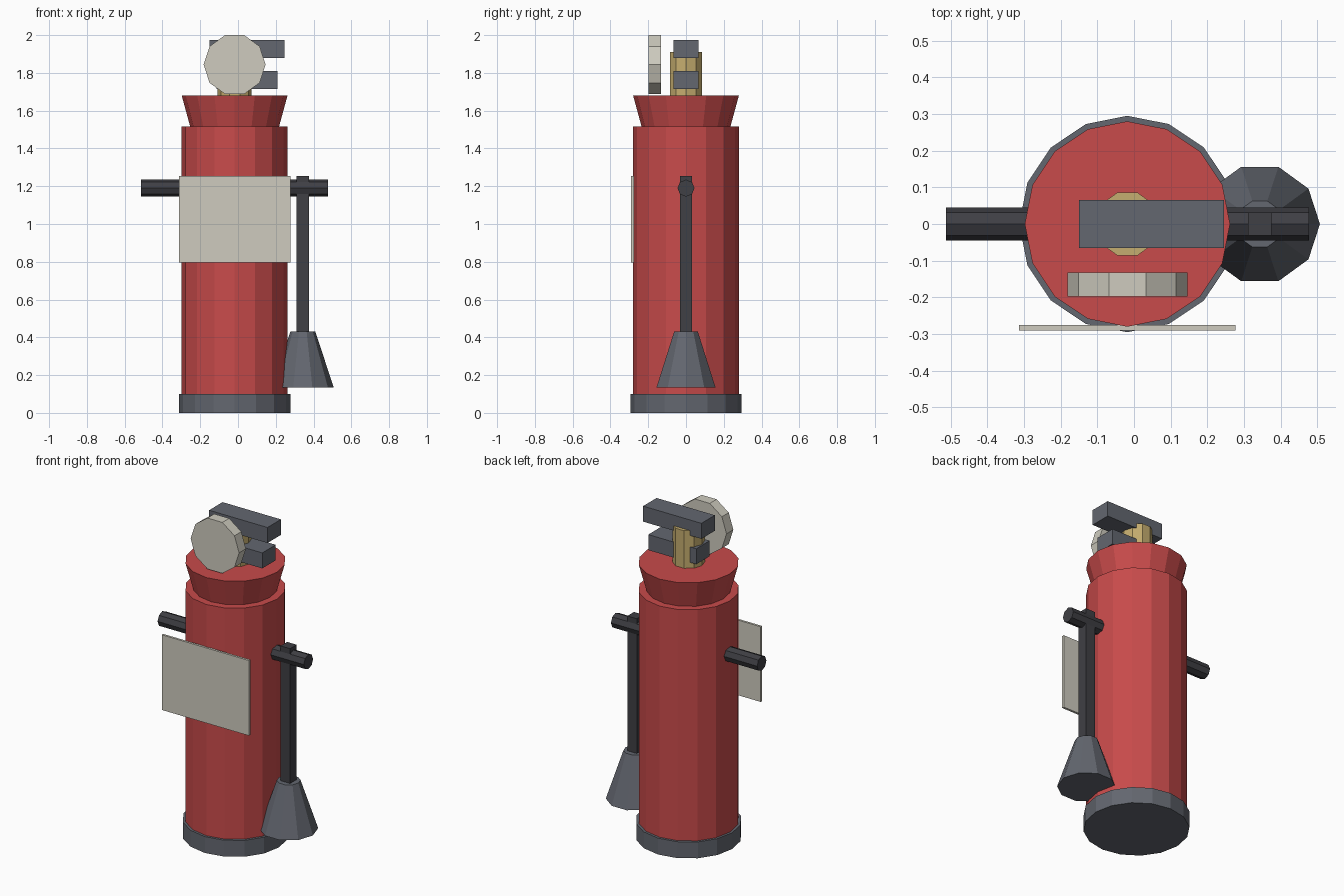
import bpy
from math import pi
from mathutils import Matrix

cube = bpy.data.objects.get("Cube")
if cube:
    bpy.data.objects.remove(cube, do_unlink=True)

import bmesh

CX = -0.018   # axis of the cylinder
HX = 0.343    # axis of the hose and horn


def material(name, rgb):
    m = bpy.data.materials.new(name)
    m.use_nodes = True
    m.diffuse_color = (*rgb, 1)
    m.node_tree.nodes["Principled BSDF"].inputs["Base Color"].default_value = (*rgb, 1)
    return m


red = material("red paint", (0.58, 0.07, 0.07))
grey = material("slate grey", (0.125, 0.135, 0.16))
black = material("black rubber", (0.05, 0.05, 0.058))
cream = material("cream", (0.62, 0.6, 0.52))
brass = material("brass", (0.56, 0.42, 0.16))


def finish(bm, name, mat):
    mesh = bpy.data.meshes.new(name)
    bm.to_mesh(mesh)
    bm.free()
    mesh.materials.append(mat)
    ob = bpy.data.objects.new(name, mesh)
    bpy.context.collection.objects.link(ob)
    return ob


def box(name, mat, lo, hi):
    bm = bmesh.new()
    bmesh.ops.create_cube(bm, size=1)
    for v in bm.verts:
        v.co = [a + (c + 0.5) * (b - a) for a, b, c in zip(lo, hi, v.co)]
    return finish(bm, name, mat)


def prism(name, mat, sides, r1, r2, length, centre, turn=None):
    """Capped cone or cylinder with a corner on +x, lying along z unless turned."""
    bm = bmesh.new()
    bmesh.ops.create_cone(bm, cap_ends=True, segments=sides, radius1=r1, radius2=r2, depth=length)
    # put the first corner exactly on +x
    bmesh.ops.rotate(bm, verts=bm.verts, matrix=Matrix.Rotation(-pi / 2, 3, 'Z') if sides % 4 else Matrix.Identity(3))
    first = min(bm.verts, key=lambda v: abs(v.co.y) - 0.01 * (v.co.x > 0))
    angle = first.co.xy.angle_signed((1, 0)) if first.co.xy.length else 0
    bmesh.ops.rotate(bm, verts=bm.verts, matrix=Matrix.Rotation(-angle, 3, 'Z'))
    if turn:
        bmesh.ops.rotate(bm, verts=bm.verts, matrix=Matrix.Rotation(pi / 2, 3, turn))
    bmesh.ops.translate(bm, verts=bm.verts, vec=centre)
    return finish(bm, name, mat)


def upright(name, mat, sides, r1, r2, z1, z2, x=CX):
    return prism(name, mat, sides, r1, r2, z2 - z1, (x, 0, (z1 + z2) / 2))


# Tank
upright("base_ring", grey, 16, 0.295, 0.295, 0, 0.1)
upright("tank", red, 16, 0.28, 0.28, 0.1, 1.515)
upright("collar", red, 16, 0.235, 0.28, 1.515, 1.68)

# Valve, handles and gauge
upright("valve", brass, 10, 0.09, 0.09, 1.68, 1.91)
box("upper_handle", grey, (-0.15, -0.065, 1.88), (0.245, 0.065, 1.975))
box("lower_handle", grey, (-0.115, -0.065, 1.715), (0.21, 0.065, 1.81))
prism("gauge", cream, 10, 0.164, 0.164, 0.066, (CX, -0.165, 1.844), 'X')

# Label on the front
box("label", cream, (-0.313, -0.29, 0.795), (0.277, -0.276, 1.255))

# Cross tube, hose and horn
prism("cross_tube", black, 8, 0.045, 0.045, 0.99, (CX, 0, 1.19), 'Y')
box("hose", black, (HX - 0.032, -0.032, 0.43), (HX + 0.032, 0.032, 1.255))
upright("horn", grey, 10, 0.164, 0.066, 0.135, 0.43, HX)
